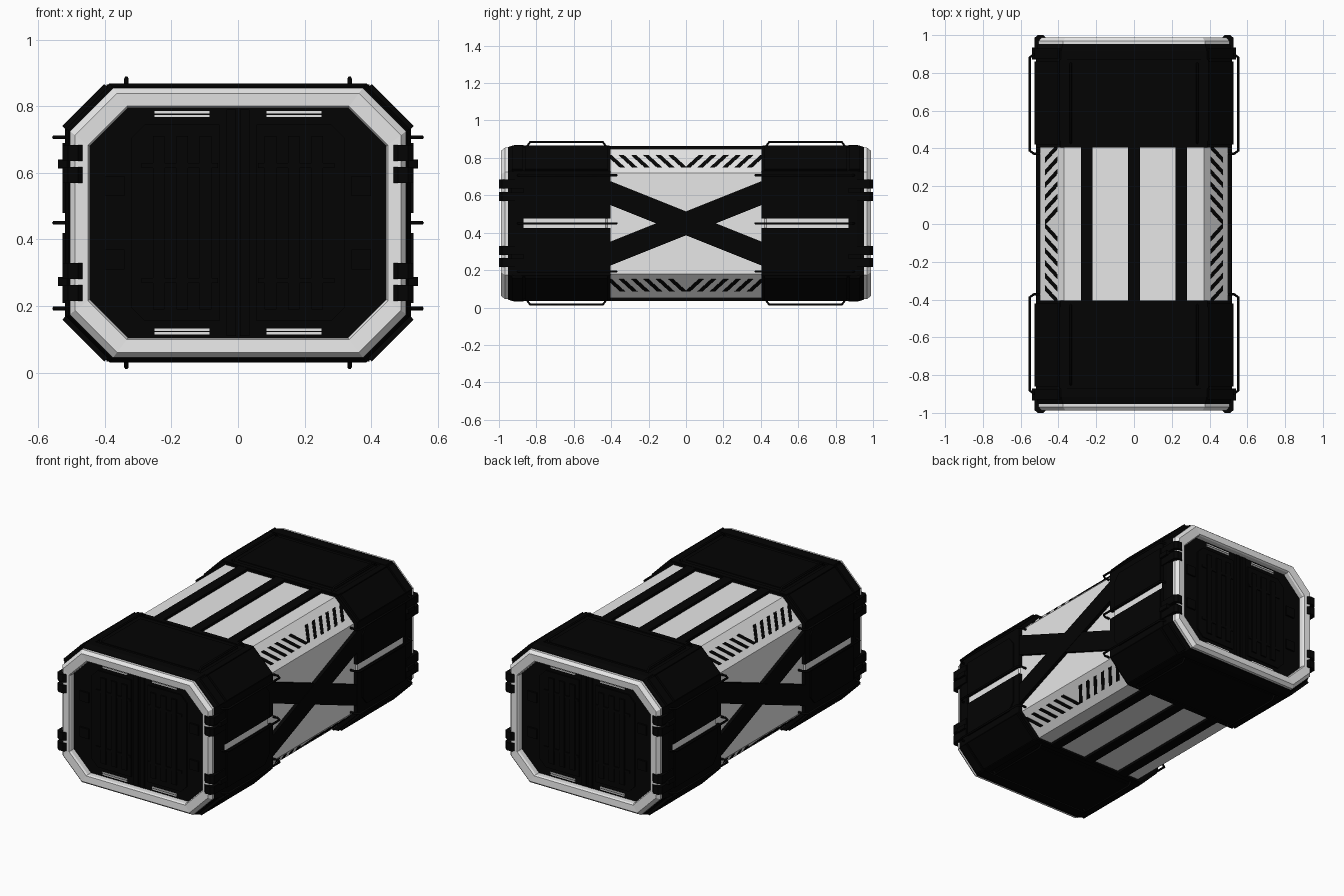
import bpy, bmesh
from itertools import product

if "Cube" in bpy.data.objects:
    bpy.data.objects.remove(bpy.data.objects["Cube"])

ZC = 0.45  # height of the long axis; parts are modelled around it


def material(name, v):
    m = bpy.data.materials.new(name)
    m.diffuse_color = (v, v, v, 1)
    m.use_nodes = True
    m.node_tree.nodes["Principled BSDF"].inputs["Base Color"].default_value = m.diffuse_color
    return m


WHITE = material("hull white", 0.8)
BLACK = material("armour black", 0.0011)
SIGNS = (-1, 1)


def finish(name, bm, mat):
    bmesh.ops.recalc_face_normals(bm, faces=bm.faces[:])
    me = bpy.data.meshes.new(name)
    bm.to_mesh(me)
    bm.free()
    me.materials.append(mat)
    ob = bpy.data.objects.new(name, me)
    ob.location.z = ZC
    bpy.context.collection.objects.link(ob)
    return ob


def loft(bm, rings):
    """Skin a list of equal-length rings of 3D points and close both ends."""
    rs = [[bm.verts.new(p) for p in r] for r in rings]
    n = len(rs[0])
    for a, b in zip(rs, rs[1:]):
        for i in range(n):
            j = (i + 1) % n
            bm.faces.new((a[i], a[j], b[j], b[i]))
    bm.faces.new(rs[0])
    bm.faces.new(rs[-1])


def prism(bm, pts, place, a, b):
    loft(bm, [[place(u, v, w) for u, v in pts] for w in (a, b)])


def box(bm, x0, x1, y0, y1, z0, z1):
    prism(bm, [(x0, y0), (x1, y0), (x1, y1), (x0, y1)], lambda u, v, w: (u, v, w), z0, z1)


def octagon(hx, hz, c):
    return [(hx, -hz + c), (hx, hz - c), (hx - c, hz), (-hx + c, hz),
            (-hx, hz - c), (-hx, -hz + c), (-hx + c, -hz), (hx - c, -hz)]


def oct_ring(inset, y):
    return [(x, y, z) for x, z in octagon(0.505 - inset, 0.405 - inset, 0.13 - 0.25 * inset)]


# White hull running the full length, with a bevelled frame and recess at each end
bm = bmesh.new()
end = [(0.06, 0.92), (0.06, 0.975), (0.055, 0.985), (0.016, 0.988), (0.0, 0.968), (0.0, 0.43), (0.007, 0.42)]
loft(bm, [oct_ring(i, -y) for i, y in end] + [oct_ring(i, y) for i, y in reversed(end)])
finish("hull", bm, WHITE)

# Black end caps: upper and lower shells with a slot between, plus a tapered end band
bm = bmesh.new()
for s, t in product(SIGNS, SIGNS):
    shell = [(0.52, 0.025), (0.52, 0.28), (0.39, 0.41), (-0.39, 0.41), (-0.52, 0.28), (-0.52, 0.025)]
    prism(bm, shell, lambda u, v, w: (u, s * w, t * v), 0.405, 0.88)
for s in SIGNS:
    loft(bm, [oct_ring(i, s * y) for i, y in
              ((-0.014, 0.87), (-0.014, 0.915), (-0.003, 0.952), (0.01, 0.952), (0.012, 0.87))])
finish("end_caps", bm, BLACK)

# Raised armour plates on the caps
bm = bmesh.new()
for s, t in product(SIGNS, SIGNS):
    # top and bottom plate with a border frame
    box(bm, -0.39, 0.39, s * 0.41, s * 0.44, t * 0.40, t * 0.416)
    box(bm, -0.39, 0.39, s * 0.87, s * 0.92, t * 0.40, t * 0.416)
    box(bm, -0.33, 0.33, s * 0.47, s * 0.845, t * 0.40, t * 0.414)
    for r in SIGNS:
        box(bm, r * 0.355, r * 0.395, s * 0.44, s * 0.87, t * 0.40, t * 0.416)
        # corner plate
        corner = [(0.38, 0.40), (0.402, 0.416), (0.527, 0.291), (0.51, 0.27)]
        prism(bm, corner, lambda u, v, w: (r * u, s * w, t * v), 0.42, 0.86)
        prism(bm, corner, lambda u, v, w: (r * u, s * w, t * v), 0.875, 0.93)
        # side plate with cut corners
        side = [(0.45, 0.03), (0.86, 0.03), (0.86, 0.24), (0.49, 0.24), (0.45, 0.19)]
        prism(bm, side, lambda u, v, w: (r * w, s * u, t * v), 0.51, 0.527)
finish("cap_plates", bm, BLACK)

# Latches clamping the end frame, each pair sharing a protruding hinge bar
bm = bmesh.new()
latch = [(0.465, 0.94), (0.465, 0.985), (0.48, 1.0), (0.51, 1.0), (0.527, 0.985),
         (0.527, 0.87), (0.50, 0.87), (0.50, 0.94)]
for r, s, t in product(SIGNS, repeat=3):
    for z0, z1 in ((0.12, 0.168), (0.186, 0.234)):
        prism(bm, latch, lambda u, v, w: (r * u, s * v, t * w), z0, z1)
    box(bm, r * 0.505, r * 0.54, s * 0.87, s * 0.935, t * 0.163, t * 0.19)
finish("latches", bm, BLACK)

# Black straps along the top and bottom of the middle section
bm = bmesh.new()
for t in SIGNS:
    for x in (-0.25, 0, 0.25):
        box(bm, x - 0.031, x + 0.031, -0.42, 0.42, t * 0.39, t * 0.414)
finish("straps", bm, BLACK)

# Cross braces on both sides
bm = bmesh.new()
for r, k in product(SIGNS, SIGNS):
    bar = [(-0.42, -0.168 - 0.064), (0.42, 0.168 - 0.064), (0.42, 0.168 + 0.064), (-0.42, -0.168 + 0.064)]
    prism(bm, bar, lambda u, v, w: (r * w, u, k * v), 0.49, 0.518 + 0.001 * k)
finish("cross_braces", bm, BLACK)

# Diagonal warning stripes on the chamfers, mirrored about the middle
bm = bmesh.new()
for r, s, t in product(SIGNS, repeat=3):
    for i in range(6):
        c = 0.045 + 0.066 * i
        quad = [(c + d + 1.1 * h * t, h) for d, h in
                ((-0.013, -0.033), (0.013, -0.033), (0.013, 0.033), (-0.013, 0.033))]
        prism(bm, quad, lambda u, v, w: (r * (0.437 - v + w), s * u, t * (0.3307 + v + w)), -0.001, 0.002)
finish("warning_stripes", bm, BLACK)

# Recessed doors: back panel, leaves, ribs and hinges
bm = bmesh.new()
for s in SIGNS:
    prism(bm, octagon(0.446, 0.346, 0.115), lambda u, v, w: (u, s * w, v), 0.91, 0.945)
    for r in SIGNS:
        leaf = [(0.055, -0.295), (0.28, -0.295), (0.32, -0.255), (0.32, 0.255), (0.28, 0.295), (0.055, 0.295)]
        prism(bm, leaf, lambda u, v, w: (r * u, s * w, v), 0.94, 0.952)
        for x in (0.08, 0.15, 0.22):
            box(bm, r * x, r * (x + 0.035), s * 0.95, s * 0.96, -0.26, 0.26)
        box(bm, r * 0.006, r * 0.035, s * 0.94, s * 0.955, -0.34, 0.34)
        for t in SIGNS:
            box(bm, r * 0.34, r * 0.40, s * 0.94, s * 0.955, t * 0.08, t * 0.14)
            box(bm, r * 0.06, r * 0.29, s * 0.95, s * 0.957, t * 0.165, t * 0.18)
finish("doors", bm, BLACK)

# Pale slits above and below the doors
bm = bmesh.new()
for r, s, t in product(SIGNS, repeat=3):
    for z in (0.317, 0.328):
        box(bm, r * 0.085, r * 0.25, s * 0.94, s * 0.949, t * z, t * (z + 0.007))
finish("door_slits", bm, WHITE)

# Wire grab rails around the caps
cu = bpy.data.curves.new("grab_rails", 'CURVE')
cu.dimensions = '3D'
cu.bevel_depth = 0.0065
cu.bevel_resolution = 1


def rail(y0, y1, base, h, place):
    path = [(y0, base), (y0, h - 0.022), (y0 + 0.016, h), (y1 - 0.016, h), (y1, h - 0.022), (y1, base)]
    sp = cu.splines.new('POLY')
    sp.points.add(len(path) - 1)
    for p, (y, d) in zip(sp.points, path):
        p.co = (*place(y, d), 1)


for r, s in product(SIGNS, SIGNS):
    for z in (-0.257, 0, 0.257):
        rail(0.372, 0.898, 0.49, 0.552, lambda y, d: (r * d, s * y, z))
    for t in SIGNS:
        rail(0.428, 0.85, 0.39, 0.434, lambda y, d: (r * 0.335, s * y, t * d))
rails = bpy.data.objects.new("grab_rails", cu)
rails.location.z = ZC
bpy.context.collection.objects.link(rails)
cu.materials.append(BLACK)
bpy.context.view_layer.objects.active = rails
rails.select_set(True)
bpy.ops.object.convert(target='MESH')
